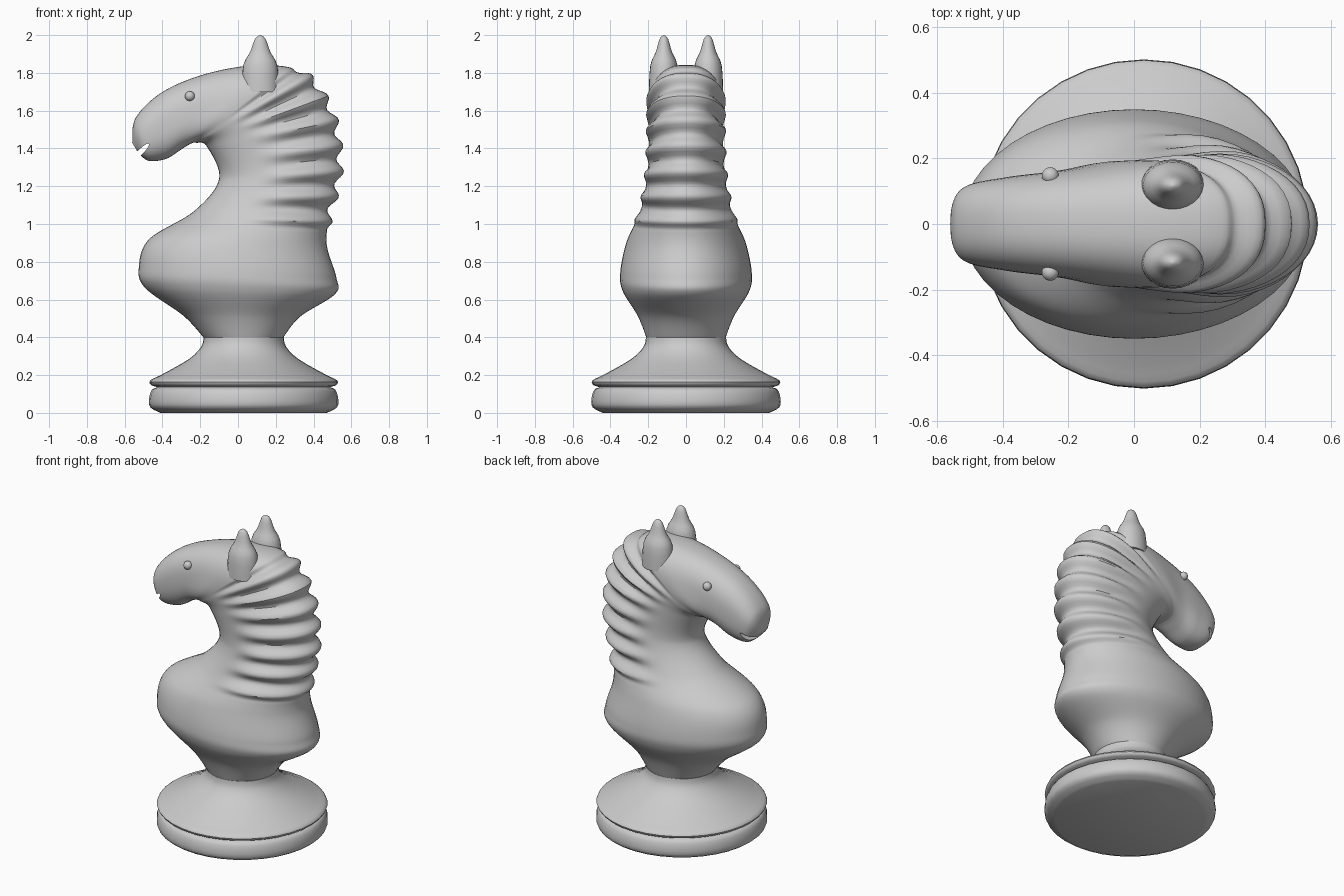
import bpy, bmesh, math

if "Cube" in bpy.data.objects:
    bpy.data.objects.remove(bpy.data.objects["Cube"])

SIDES, STEPS = 48, 16


def finish(obj, angle=40):
    bpy.ops.object.select_all(action='DESELECT')
    obj.select_set(True)
    bpy.context.view_layer.objects.active = obj
    bpy.ops.object.shade_smooth_by_angle(angle=math.radians(angle))


def skin(name, rings):
    """Join a list of point rings into a closed skin."""
    bm = bmesh.new()
    rows = [[bm.verts.new(p) for p in r] for r in rings]
    n = len(rows[0])
    for a, b in zip(rows, rows[1:]):
        for i in range(n):
            bm.faces.new((a[i], a[(i + 1) % n], b[(i + 1) % n], b[i]))
    bm.faces.new(rows[0][::-1])
    bm.faces.new(rows[-1])
    bmesh.ops.recalc_face_normals(bm, faces=bm.faces)
    me = bpy.data.meshes.new(name)
    bm.to_mesh(me)
    bm.free()
    obj = bpy.data.objects.new(name, me)
    bpy.context.collection.objects.link(obj)
    return obj


def spline(rows, steps):
    """Smooth curve through every row of values."""
    out = []
    for k in range(len(rows) - 1):
        p0, p1, p2 = rows[max(k - 1, 0)], rows[k], rows[k + 1]
        p3 = rows[min(k + 2, len(rows) - 1)]
        for j in range(steps):
            t = j / steps
            out.append([b + 0.5 * t * (c - a + t * (2 * a - 5 * b + 4 * c - d
                                                    + t * (3 * b - a - 3 * c + d)))
                        for a, b, c, d in zip(p0, p1, p2, p3)])
    return out + [list(rows[-1])]


def lathe(name, profile, cx, cy, sides, sy=1.0):
    angles = [2 * math.pi * i / sides for i in range(sides)]
    return skin(name, [[(cx + r * math.cos(a), cy + sy * r * math.sin(a), z)
                        for a in angles] for r, z in spline(profile, 3)])


# Round foot with groove and flared stem
FOOT = [(.44, 0), (.495, .03), (.5, .08), (.485, .123), (.46, .136), (.49, .147),
        (.495, .172), (.43, .205), (.29, .285), (.225, .35), (.212, .40)]
finish(lathe("base", FOOT, .03, 0, 36))

# Body sections from stem to nose: front x, front z, back x, back z, half width
SECTIONS = [
    (-.183, .40, .24, .40, .21), (-.29, .515, .33, .51, .255),
    (-.49, .66, .515, .63, .335), (-.525, .77, .52, .72, .348),
    (-.47, .92, .47, .89, .315), (-.23, 1.07, .485, 1.04, .25),
    (-.10, 1.24, .54, 1.28, .21), (-.165, 1.41, .51, 1.56, .198),
    (-.222, 1.43, .37, 1.785, .195), (-.25, 1.425, .15, 1.842, .19),
    (-.30, 1.395, -.14, 1.803, .163), (-.38, 1.345, -.39, 1.705, .143),
    (-.475, 1.335, -.54, 1.565, .115), (-.53, 1.38, -.56, 1.43, .05)]
MANE_START, MANE_END = int(4.5 * STEPS), int(8.5 * STEPS)

rings, run, prev = [], 0, None
for k, (fx, fz, bx, bz, w) in enumerate(spline(SECTIONS, STEPS)):
    # Mane ridges follow the length travelled along the back
    ridge = 0
    if MANE_START <= k <= MANE_END:
        if prev:
            run += math.dist(prev, (bx, bz))
        prev = (bx, bz)
        fade = min(1, (k - MANE_START) / 5, (MANE_END - k) / 5)
        ridge = .021 * fade * math.cos(2 * math.pi * (run - .05) / .137)
    # The head is squarer in section than the chest
    power = 2 / (2 + .5 * max(0, min(1, k / STEPS / 2 - 3)))
    half = math.dist((fx, fz), (bx, bz)) / 2
    ux, uz = (bx - fx) / (2 * half), (bz - fz) / (2 * half)
    ring = []
    for i in range(SIDES):
        a = 2 * math.pi * i / SIDES
        c, s = math.cos(a), math.sin(a)
        pc = math.copysign(abs(c) ** power, c)
        ps = math.copysign(abs(s) ** power, s)
        f = max(0, min(1, (pc + .35) / .75))
        d = ridge * f * f * (3 - 2 * f)
        along = pc * half + d * c
        ring.append(((fx + bx) / 2 + ux * along, ps * w + d * s,
                     (fz + bz) / 2 + uz * along))
    rings.append(ring)
body = skin("horse_body", rings)

# Mouth slit
bpy.ops.mesh.primitive_cylinder_add(vertices=24, radius=1, depth=2,
                                    location=(-.515, 0, 1.382),
                                    rotation=(math.pi / 2, -math.pi / 4, 0))
cutter = bpy.context.object
cutter.name = "mouth_cutter"
cutter.scale = (.06, .014, .3)
cutter.hide_render = True
mod = body.modifiers.new("mouth", 'BOOLEAN')
mod.operation = 'DIFFERENCE'
mod.object = cutter
mod.solver = 'EXACT'
bpy.context.view_layer.objects.active = body
bpy.ops.object.modifier_apply(modifier=mod.name)
bpy.data.objects.remove(cutter)
finish(body)

# Ears and eyes on both sides
EAR = [(.10, 1.70), (.09, 1.84), (.054, 1.91), (.028, 1.98), (.004, 2.0)]
for side, label in ((-1, "right"), (1, "left")):
    finish(lathe("ear_" + label, EAR, .118, side * .117, 24, .8), 60)
    bpy.ops.mesh.primitive_uv_sphere_add(segments=20, ring_count=12, radius=.026,
                                         location=(-.255, side * .147, 1.677))
    eye = bpy.context.object
    eye.name = "eye_" + label
    finish(eye)
